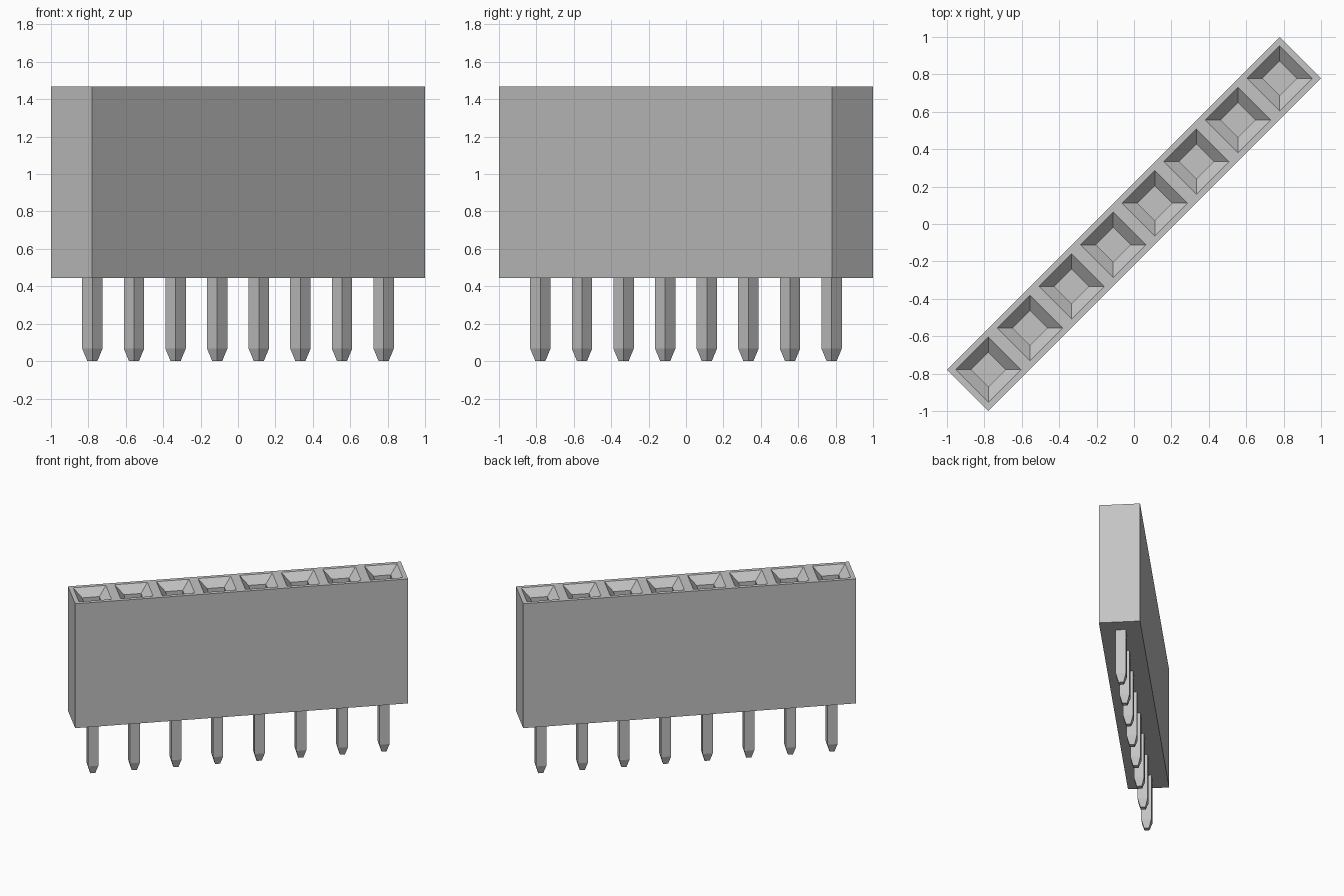
import bpy, bmesh, math

old = bpy.data.objects.get("Cube")
if old:
    bpy.data.objects.remove(old)

COUNT = 8
PITCH = 0.3146           # spacing along the strip
WIDTH = 0.3115           # thickness of the strip
BOTTOM, TOP = 0.445, 1.467

grey = bpy.data.materials.new("mid_grey")
grey.use_nodes = True
colour = (0.55, 0.55, 0.55, 1)
grey.diffuse_color = colour
grey.node_tree.nodes["Principled BSDF"].inputs["Base Color"].default_value = colour


def ring(bm, x, sx, sy, z):
    """Rectangle of four vertices centred on the strip axis."""
    return [bm.verts.new((x + i * sx / 2, j * sy / 2, z))
            for i, j in ((-1, -1), (1, -1), (1, 1), (-1, 1))]


def bridge(bm, a, b, sides=range(4)):
    for i in sides:
        k = (i + 1) % 4
        bm.faces.new((a[i], a[k], b[k], b[i]))


def finish(bm, name):
    bmesh.ops.recalc_face_normals(bm, faces=bm.faces)
    mesh = bpy.data.meshes.new(name)
    bm.to_mesh(mesh)
    bm.free()
    mesh.materials.append(grey)
    obj = bpy.data.objects.new(name, mesh)
    obj.rotation_euler.z = math.radians(45)   # strip runs diagonally
    bpy.context.collection.objects.link(obj)


centres = [(n - (COUNT - 1) / 2) * PITCH for n in range(COUNT)]

# Housing: one cell per socket, with a funnel mouth and a square shaft
bm = bmesh.new()
for n, x in enumerate(centres):
    base = ring(bm, x, PITCH, WIDTH, BOTTOM)
    rim = ring(bm, x, PITCH, WIDTH, TOP)
    mouth = ring(bm, x, 0.247, 0.247, TOP)
    throat = ring(bm, x, 0.13, 0.13, TOP - 0.06)
    floor = ring(bm, x, 0.13, 0.13, 0.65)
    walls = [0, 2] + ([3] if n == 0 else []) + ([1] if n == COUNT - 1 else [])
    bridge(bm, base, rim, walls)
    for a, b in ((rim, mouth), (mouth, throat), (throat, floor)):
        bridge(bm, a, b)
    bm.faces.new(floor)
    bm.faces.new(base)
bmesh.ops.remove_doubles(bm, verts=bm.verts, dist=0.0005)
finish(bm, "socket_housing")

# Pins: square posts with tapered tips
for n, x in enumerate(centres):
    bm = bmesh.new()
    tip = ring(bm, x, 0.038, 0.038, 0)
    shoulder = ring(bm, x, 0.077, 0.077, 0.067)
    root = ring(bm, x, 0.077, 0.077, BOTTOM + 0.02)
    bridge(bm, tip, shoulder)
    bridge(bm, shoulder, root)
    bm.faces.new(tip)
    bm.faces.new(root)
    finish(bm, f"pin_{n + 1}")
